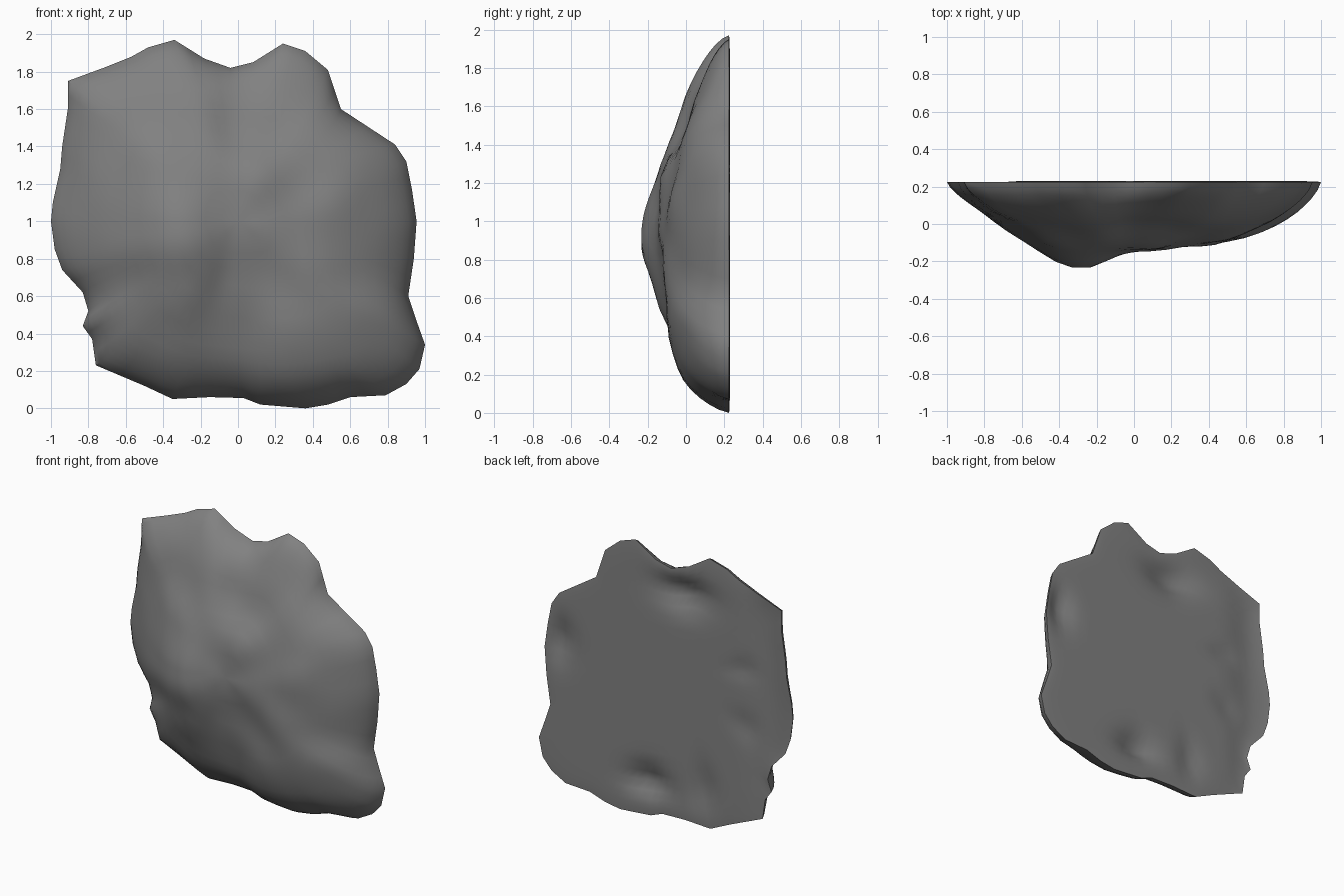
import bpy, bmesh, math
from mathutils import noise, Vector

if "Cube" in bpy.data.objects:
    bpy.data.objects.remove(bpy.data.objects["Cube"])

# Silhouette of the slab seen from the front (x, z)
OUTLINE = [(-.91, 1.75), (-.72, 1.82), (-.57, 1.88), (-.48, 1.93), (-.34, 1.97), (-.18, 1.87),
           (-.04, 1.82), (.08, 1.85), (.24, 1.95), (.36, 1.91), (.48, 1.81), (.55, 1.6),
           (.84, 1.41), (.9, 1.32), (.93, 1.17), (.955, 1.0), (.94, .8), (.91, .6), (.95, .48),
           (1.0, .34), (.97, .21), (.9, .13), (.79, .07), (.6, .06), (.48, .02), (.36, 0),
           (.12, .02), (.03, .055), (-.15, .06), (-.35, .05), (-.5, .12), (-.76, .23),
           (-.78, .37), (-.83, .44), (-.8, .52), (-.83, .62), (-.94, .74), (-.98, .85),
           (-1.0, 1.0), (-.99, 1.1), (-.95, 1.28), (-.94, 1.4), (-.91, 1.6)]

# Thickness of the bulging face at sample spots (x, z, thickness)
BULGE = [(-.34, .94, .51), (-.36, 1.15, .42), (-.3, 1.32, .34), (-.35, 1.6, .27), (-.3, 1.85, .28),
         (-.75, 1.65, .26), (-.7, 1.3, .26), (-.7, 1.0, .3), (-.9, 1.0, .2), (-.55, .95, .37),
         (-.65, .65, .3), (-.36, .68, .41), (-.3, .3, .36), (-.62, .38, .34), (0, 1.2, .36),
         (0, .95, .37), (.4, 1.1, .345), (.4, 1.3, .29), (.1, 1.55, .22), (.25, 1.8, .21),
         (.6, 1.4, .27), (.75, 1.1, .29), (.8, .8, .28), (.4, .8, .34), (.1, .6, .33),
         (0, .4, .31), (.3, .35, .36), (.6, .4, .34), (.8, .3, .32), (.4, .13, .4), (-.2, .13, .33)]

# Hollows in the flat back (x, z, half width, half height, depth)
DENTS = [(-.14, 1.66, .2, .1, .07), (.85, 1.08, .1, .14, .06), (.15, .25, .15, .09, .07),
         (-.3, .3, .08, .16, .03), (-.62, .85, .07, .1, .02), (-.6, 1.25, .08, .06, .02)]

BACK, CX, CZ = .23, 0.0, 1.0


def thickness(x, z):
    w = [(math.exp(-((x - a) ** 2 + (z - b) ** 2) / (2 * .135 ** 2)) + 1e-9, d) for a, b, d in BULGE]
    return sum(k * d for k, d in w) / sum(k for k, d in w)


def front_y(x, z, s):
    bump = .02 * noise.noise(Vector((x * 4, 3.1, z * 4)))
    return BACK - .005 - (thickness(x, z) + bump) * max(0, 1 - s ** 4) ** .7


def back_y(x, z, s):
    dent = sum(d * math.exp(-((x - a) / w) ** 2 - ((z - b) / h) ** 2) for a, b, w, h, d in DENTS)
    side = .025 * min(1, max(0, (-.62 - x) / .2))
    return BACK - .005 * s ** 20 - (dent + side) * (1 - s ** 12)


# Outline with midpoints added, and a softened copy for the inner rings
rim = []
for i, p in enumerate(OUTLINE):
    q = OUTLINE[(i + 1) % len(OUTLINE)]
    rim += [p, ((p[0] + q[0]) / 2, (p[1] + q[1]) / 2)]
n = len(rim)
soft = rim
for _ in range(14):
    soft = [tuple((soft[i - 1][k] + 2 * soft[i][k] + soft[(i + 1) % n][k]) / 4 for k in (0, 1))
            for i in range(n)]

bm = bmesh.new()
edge = [bm.verts.new((x, BACK - .005, z)) for x, z in rim]


def face_cap(depth):
    # concentric rings from the shared rim in to the centre
    prev = edge
    for s in (.985, .96, .93, .89, .84, .78, .71, .63, .54, .45, .36, .27, .18, .09):
        ring = []
        t = s ** 5
        for (x, z), (u, v) in zip(rim, soft):
            px = CX + (x * t + u * (1 - t) - CX) * s
            pz = CZ + (z * t + v * (1 - t) - CZ) * s
            ring.append(bm.verts.new((px, depth(px, pz, s), pz)))
        for i in range(n):
            j = (i + 1) % n
            bm.faces.new((prev[i], prev[j], ring[j], ring[i]))
        prev = ring
    mid = bm.verts.new((CX, depth(CX, CZ, 0), CZ))
    for i in range(n):
        bm.faces.new((prev[i], prev[(i + 1) % n], mid))


# Bulging front and flat dented back
face_cap(front_y)
face_cap(back_y)
bmesh.ops.recalc_face_normals(bm, faces=bm.faces)

mesh = bpy.data.meshes.new("rock_slab")
bm.to_mesh(mesh)
bm.free()
rock = bpy.data.objects.new("rock_slab", mesh)
bpy.context.collection.objects.link(rock)

# Dark stone colour
stone = bpy.data.materials.new("dark_stone")
stone.diffuse_color = (.22, .22, .22, 1)
stone.use_nodes = True
stone.node_tree.nodes["Principled BSDF"].inputs["Base Color"].default_value = stone.diffuse_color
mesh.materials.append(stone)

bpy.context.view_layer.objects.active = rock
rock.select_set(True)
bpy.ops.object.shade_smooth_by_angle(angle=math.radians(50))
